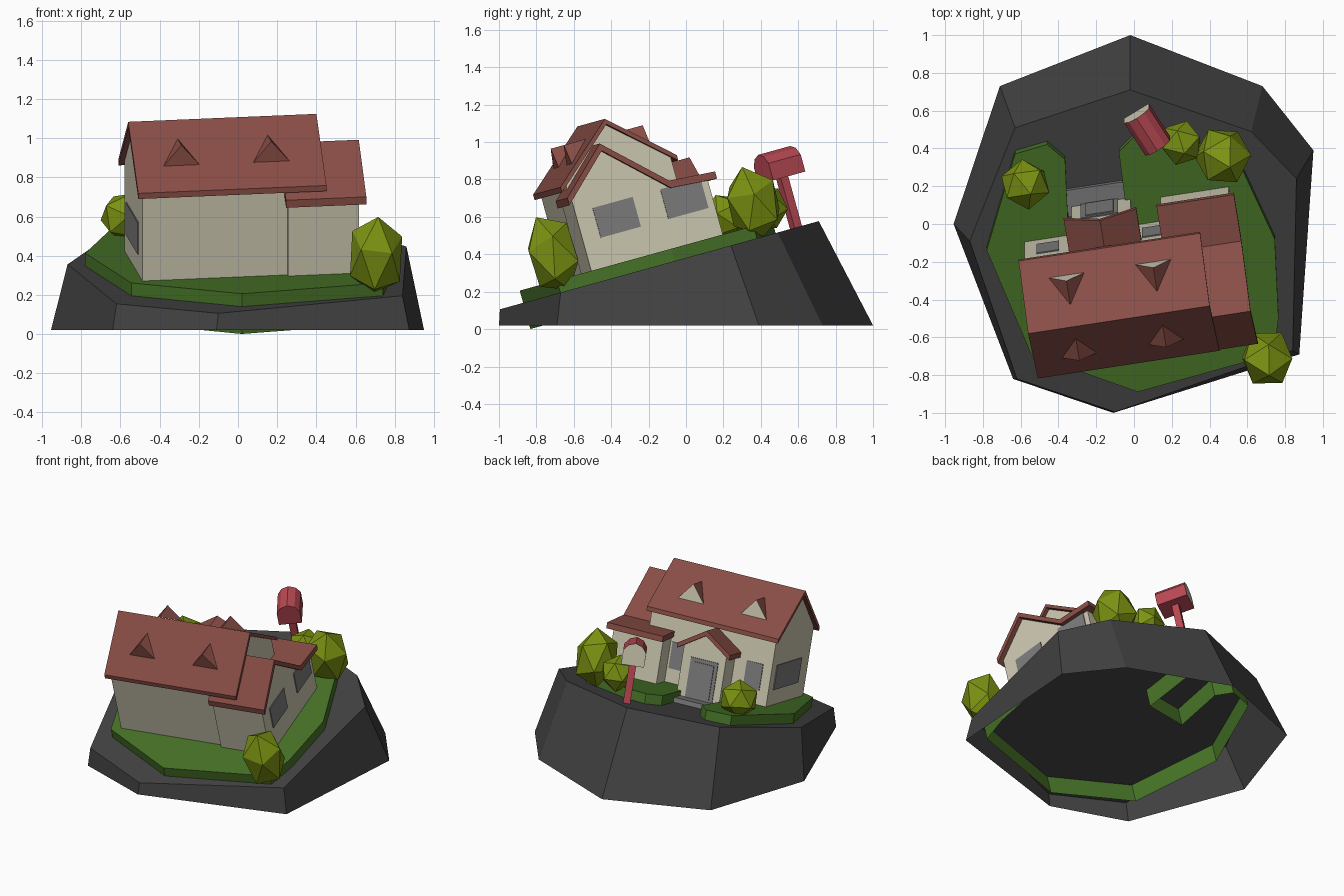
import bpy, bmesh, math
from mathutils import Matrix, Vector

if "Cube" in bpy.data.objects:
    bpy.data.objects.remove(bpy.data.objects["Cube"])

# Frames: the ground is tilted, the house is also turned on it
TILT = math.radians(15.45)
GROUND = Matrix.Translation((0, 0, 0.381)) @ Matrix.Rotation(TILT, 4, 'X')
HOUSE = GROUND @ Matrix.Rotation(math.radians(9), 4, 'Z')


def material(name, rgb):
    m = bpy.data.materials.new(name)
    m.diffuse_color = (*rgb, 1)
    m.use_nodes = True
    m.node_tree.nodes["Principled BSDF"].inputs["Base Color"].default_value = m.diffuse_color
    return m


ROCK = material("dark grey rock", (0.055, 0.055, 0.055))
GRASS = material("grass green", (0.062, 0.17, 0.02))
CREAM = material("cream wall", (0.60, 0.57, 0.43))
ROOF = material("brown red roof", (0.25, 0.075, 0.06))
GREY = material("window grey", (0.2, 0.2, 0.2))
LEAF = material("leaf green", (0.20, 0.29, 0.006))
RED = material("post red", (0.48, 0.065, 0.085))


def finish(name, bm, frame, *mats):
    bmesh.ops.recalc_face_normals(bm, faces=bm.faces)
    me = bpy.data.meshes.new(name)
    bm.transform(frame)
    bm.to_mesh(me)
    bm.free()
    ob = bpy.data.objects.new(name, me)
    bpy.context.collection.objects.link(ob)
    for m in mats:
        me.materials.append(m)
    return ob


def prism(name, profile, axis, lo, hi, frame, mats, open_bottom=False, rule=None):
    """Extrude a 2D profile along an axis."""
    place = {'x': lambda a, b, t: (t, a, b),
             'y': lambda a, b, t: (a, t, b),
             'z': lambda a, b, t: (a, b, t)}[axis]
    bm = bmesh.new()
    ends = [[bm.verts.new(place(a, b, t)) for a, b in profile] for t in (lo, hi)]
    for ring in ends:
        bm.faces.new(ring)
    n = len(profile)
    for i in range(n):
        j = (i + 1) % n
        bm.faces.new((ends[0][i], ends[0][j], ends[1][j], ends[1][i]))
    bmesh.ops.recalc_face_normals(bm, faces=bm.faces)
    bm.normal_update()
    if rule:
        for f in bm.faces:
            f.material_index = rule(f)
    if open_bottom:
        low = [f for f in bm.faces if f.normal.z < -0.9]
        bmesh.ops.delete(bm, geom=low, context='FACES')
    return finish(name, bm, frame, *mats)


def box(name, x, y, z, frame, mat):
    return prism(name, [(x[0], y[0]), (x[1], y[0]), (x[1], y[1]), (x[0], y[1])],
                 'z', z[0], z[1], frame, [mat])


def roof(name, line, axis, lo, hi, thick):
    under = [(a, b - thick) for a, b in reversed(line)]
    return prism(name, line + under, axis, lo, hi, HOUSE, [ROOF])


# Rock base, hollow below
top = [(-.02, .71), (.62, .49), (.86, .24), (.84, -.67),
       (-.10, -.995), (-.62, -.82), (-.87, -.09), (-.63, .51)]
bottom = [(-.02, 1), (.68, .73), (.95, .39), (.875, -.69),
          (-.11, -1), (-.64, -.82), (-.955, 0), (-.71, .73)]
bm = bmesh.new()
upper = [bm.verts.new((x, y, 0.381 + y * math.tan(TILT))) for x, y in top]
lower = [bm.verts.new((x, y, 0.02)) for x, y in bottom]
bm.faces.new(upper)
for i in range(8):
    j = (i + 1) % 8
    bm.faces.new((upper[i], upper[j], lower[j], lower[i]))
finish("rock_base", bm, Matrix(), ROCK)

# Lawn slab with a gap for the path
lawn = [(.02, -.89), (.74, -.69), (.765, -.5), (.745, -.08), (.54, .36), (.16, .46),
        (.0, .46), (-.08, .38), (-.04, .06), (-.35, .02), (-.365, .34), (-.46, .42),
        (-.63, .37), (-.78, -.14), (-.545, -.69)]
prism("lawn", [(x, (y + .019) / .964) for x, y in lawn], 'z', -.145, .068,
      GROUND, [GRASS], open_bottom=True)

# House walls
prism("main_walls", [(-.575, .002), (-.575, .54), (-.28, .80), (.012, .54), (.012, .002)],
      'x', -.585, .335, HOUSE, [CREAM], True)
prism("wing_walls", [(-.597, .002), (-.597, .465), (-.375, .68), (-.066, .39),
                     (.142, .375), (.142, .002)],
      'x', .165, .53, HOUSE, [CREAM], True)
prism("porch_walls", [(-.31, .002), (-.31, .38), (-.153, .485), (.005, .38), (.005, .002)],
      'y', 0, .155, HOUSE, [CREAM], True)

# Roofs
roof("main_roof", [(-.61, .543), (-.28, .832), (.043, .543)], 'x', -.612, .361, .03)
roof("wing_roof", [(-.622, .477), (-.375, .712), (-.066, .422), (.187, .404)],
     'x', .15, .565, .04)
roof("porch_roof", [(-.347, .388), (-.153, .513), (.041, .388)], 'y', -.02, .187, .035)


# Triangular dormers running back into the roof slope
def dormer(name, x, front, peak, side, mat):
    mid = -.28
    slope = .289 / .326
    base = .832 - slope * abs(front - mid)
    back = mid + side * (.832 - peak) / slope
    bm = bmesh.new()
    l, r, p, b = [bm.verts.new(c) for c in
                  ((x - .095, front, base), (x + .095, front, base),
                   (x, front, peak), (x, back, peak))]
    bm.faces.new((l, r, p)).material_index = 1
    bm.faces.new((l, p, b))
    bm.faces.new((r, b, p))
    bm.faces.new((l, b, r))
    finish(name, bm, HOUSE, ROOF, mat)


for i, x in enumerate((-.37, .095)):
    dormer(f"back_dormer_{i + 1}", x, -.05, .745, 1, CREAM)
    dormer(f"front_dormer_{i + 1}", x, -.49, .755, -1, ROOF)

# Windows, door and step
D = .006
for i, y in enumerate(((-.5, -.275), (-.12, .105))):
    box(f"right_window_{i + 1}", (.53, .53 + D), y, (.225, .39), HOUSE, GREY)
box("left_window", (-.585 - D, -.585), (-.45, -.06), (.175, .345), HOUSE, GREY)
for i, x in enumerate(((-.52, -.4), (.045, .15))):
    box(f"back_window_{i + 1}", x, (.012, .012 + D), (.165, .345), HOUSE, GREY)
box("door", (-.26, -.06), (.155, .155 + D), (.03, .31), HOUSE, GREY)
box("door_panel", (-.235, -.085), (.161, .161 + D), (.05, .285), HOUSE, GREY)
box("door_step", (-.335, .01), (.1, .247), (.001, .035), HOUSE, GREY)

# Letter box on a post
BOX = GROUND @ Matrix.Translation((.068, .61, 0)) @ Matrix.Rotation(math.radians(32), 4, 'Z')
box("letterbox_post", (-.024, .024), (-.024, .024), (-.01, .29), BOX, RED)
prism("letterbox", [(-.077, .275), (-.077, .37), (-.048, .41), (0, .428),
                    (.048, .41), (.077, .37), (.077, .275)],
      'y', -.107, .103, BOX, [RED, CREAM],
      rule=lambda f: 1 if f.normal.y > .9 else 0)


# Low-poly bushes, flattened where they meet the ground
def bush(name, x, v, w, r, h, turn, floor=.0):
    bm = bmesh.new()
    bmesh.ops.create_icosphere(bm, subdivisions=1, radius=1)
    bm.transform(Matrix.Rotation(turn, 4, 'Z') @ Matrix.Rotation(.25, 4, 'X'))
    for p in bm.verts:
        p.co = Vector((x + p.co.x * r, v + p.co.y * r, max(floor, w + p.co.z * h)))
    finish(name, bm, GROUND, LEAF)


bush("front_bush", .705, -.68, .205, .15, .225, .3)
bush("left_bush", -.575, .26, .155, .135, .13, 1.0)
bush("small_back_bush", .25, .485, .145, .12, .125, .6)
bush("tall_back_bush", .47, .425, .185, .155, .21, 1.4)
